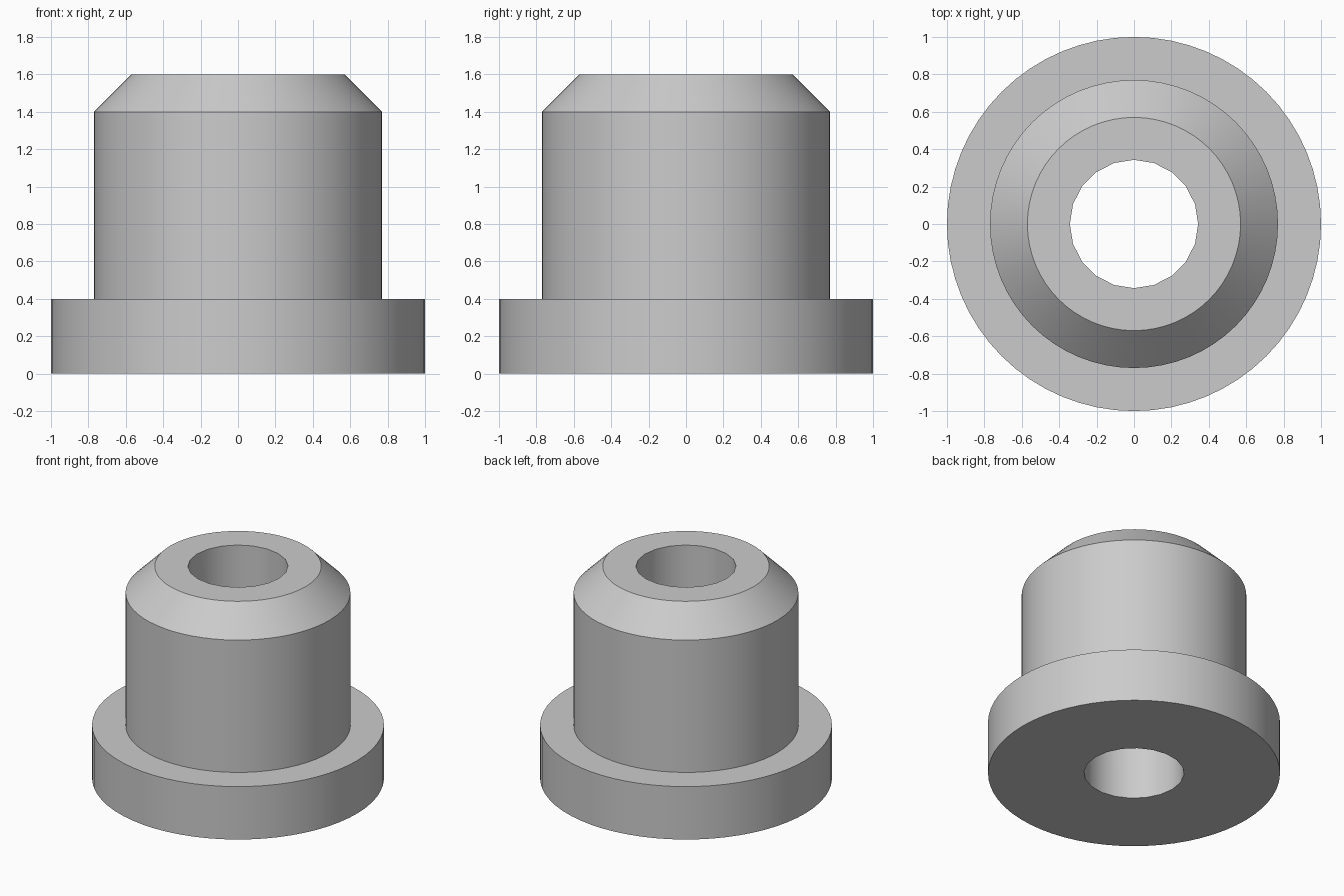
import bpy
import bmesh
from math import radians

cube = bpy.data.objects.get("Cube")
if cube:
    bpy.data.objects.remove(cube, do_unlink=True)

# Material
grey = bpy.data.materials.new("plain_grey")
grey.use_nodes = True
grey.diffuse_color = (0.6, 0.6, 0.6, 1)
grey.node_tree.nodes["Principled BSDF"].inputs["Base Color"].default_value = (0.6, 0.6, 0.6, 1)


def turned_solid(name, profile, sides):
    """Closed solid of revolution from (radius, height) points, bottom to top."""
    bm = bmesh.new()
    rings = []
    for radius, height in profile:
        ring = bmesh.ops.create_circle(bm, segments=sides, radius=radius)["verts"]
        for v in ring:
            v.co.z = height
        rings.append(ring)
    for low, high in zip(rings, rings[1:]):
        for i in range(sides):
            j = (i + 1) % sides
            bm.faces.new((low[i], low[j], high[j], high[i]))
    bm.faces.new(rings[0])
    bm.faces.new(rings[-1])
    bmesh.ops.recalc_face_normals(bm, faces=bm.faces)
    mesh = bpy.data.meshes.new(name)
    bm.to_mesh(mesh)
    bm.free()
    mesh.materials.append(grey)
    obj = bpy.data.objects.new(name, mesh)
    bpy.context.collection.objects.link(obj)
    return obj


# Flange, barrel and chamfered nose in one turned profile
bushing = turned_solid("flanged_bushing", [
    (1.0, 0.0), (1.0, 0.4), (0.77, 0.4), (0.77, 1.4), (0.57, 1.6)], 64)

# Through bore
cutter = turned_solid("bore_cutter", [(0.343, -0.2), (0.343, 1.8)], 20)
cutter.hide_render = True
bore = bushing.modifiers.new("bore", 'BOOLEAN')
bore.operation = 'DIFFERENCE'
bore.solver = 'EXACT'
bore.object = cutter

bpy.ops.object.select_all(action='DESELECT')
bushing.select_set(True)
bpy.context.view_layer.objects.active = bushing
bpy.ops.object.modifier_apply(modifier=bore.name)
bpy.data.objects.remove(cutter, do_unlink=True)

# Smooth round walls, sharp rims
bpy.ops.object.shade_smooth_by_angle(angle=radians(30))
